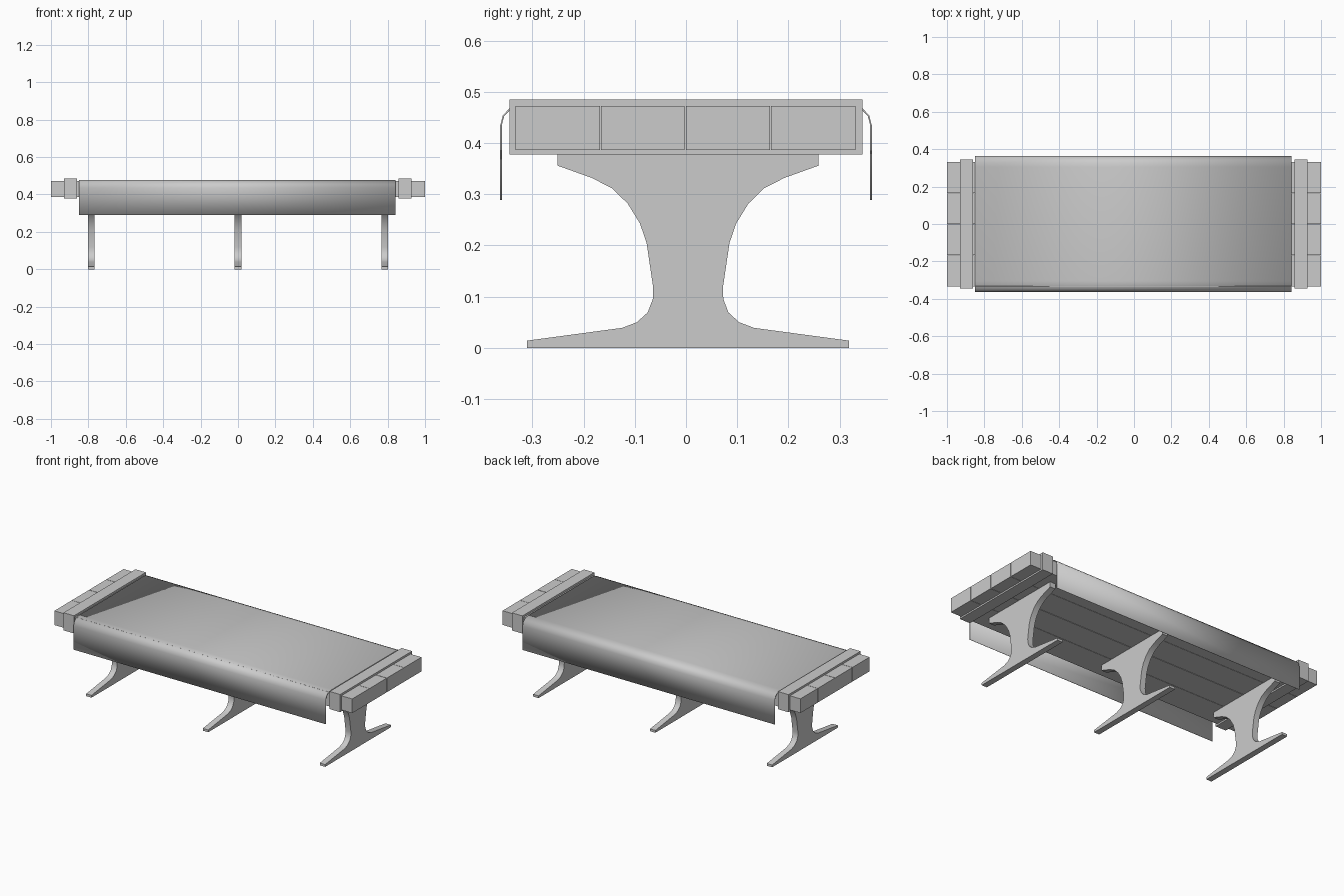
import bpy
import bmesh
import math

default_cube = bpy.data.objects.get("Cube")
if default_cube:
    bpy.data.objects.remove(default_cube, do_unlink=True)

GREY = (0.6, 0.6, 0.6, 1.0)
grey = bpy.data.materials.new("plain grey")
grey.use_nodes = True
grey.diffuse_color = GREY
grey.node_tree.nodes["Principled BSDF"].inputs["Base Color"].default_value = GREY


def finish(name, bm, smooth=False):
    """Turn a bmesh into a named grey object."""
    bmesh.ops.recalc_face_normals(bm, faces=bm.faces)
    mesh = bpy.data.meshes.new(name)
    bm.to_mesh(mesh)
    bm.free()
    mesh.materials.append(grey)
    obj = bpy.data.objects.new(name, mesh)
    bpy.context.collection.objects.link(obj)
    if smooth:
        bpy.ops.object.select_all(action="DESELECT")
        obj.select_set(True)
        bpy.context.view_layer.objects.active = obj
        bpy.ops.object.shade_smooth_by_angle(angle=math.radians(35))
    return obj


def box(name, low, high):
    bm = bmesh.new()
    bmesh.ops.create_cube(bm, size=1)
    for v in bm.verts:
        v.co = [a + (b - a) * (c + 0.5) for a, b, c in zip(low, high, v.co)]
    return finish(name, bm)


def extrude_outline(name, outline, x0, x1):
    """Extrude a closed (y, z) outline along x."""
    bm = bmesh.new()
    face = bm.faces.new([bm.verts.new((x0, y, z)) for y, z in outline])
    moved = bmesh.ops.extrude_face_region(bm, geom=[face], use_keep_orig=True)
    verts = [g for g in moved["geom"] if isinstance(g, bmesh.types.BMVert)]
    bmesh.ops.translate(bm, vec=(x1 - x0, 0, 0), verts=verts)
    return finish(name, bm, smooth=True)


# Four long planks with narrow gaps
for i, (y0, y1) in enumerate([(-0.333, -0.168), (-0.166, -0.003),
                              (0.0, 0.164), (0.166, 0.331)]):
    box(f"top_plank_{i + 1}", (-1, y0, 0.387), (1, y1, 0.473))

# Bands wrapped round both ends of the top
for side, x0 in (("right", -0.93), ("left", 0.857)):
    box(f"end_band_{side}", (x0, -0.345, 0.378), (x0 + 0.07, 0.345, 0.485))

# Three pedestal legs from a mirrored half outline
half = [(0.315, 0), (0.315, 0.014), (0.129, 0.039), (0.1, 0.05),
        (0.079, 0.069), (0.069, 0.095), (0.068, 0.117), (0.081, 0.205),
        (0.094, 0.243), (0.118, 0.282), (0.149, 0.312), (0.188, 0.332),
        (0.255, 0.356), (0.255, 0.388)]
LEG_Y = 0.004
outline = [(LEG_Y + y, z) for y, z in half]
outline += [(LEG_Y - y, z) for y, z in reversed(half)]
for place, x in (("right", -0.784), ("middle", 0), ("left", 0.785)):
    extrude_outline(f"leg_{place}", outline, x - 0.018, x + 0.018)

# Thin cloth draped over both long edges
drape = [(0.363, 0.289), (0.363, 0.435), (0.358, 0.454),
         (0.346, 0.467), (0.328, 0.475), (0.305, 0.478)]
path = drape + [(-y, z) for y, z in reversed(drape)]
bm = bmesh.new()
rows = [[bm.verts.new((x, y, z)) for x in (-0.85, 0.843)] for y, z in path]
for a, b in zip(rows, rows[1:]):
    bm.faces.new((a[0], a[1], b[1], b[0]))
cloth = finish("table_cloth", bm, smooth=True)
thickness = cloth.modifiers.new("thickness", "SOLIDIFY")
thickness.thickness = 0.003
# Grow towards the inside whichever way the sheet faces
thickness.offset = -1 if max(cloth.data.polygons, key=lambda p: p.area).normal.z > 0 else 1
